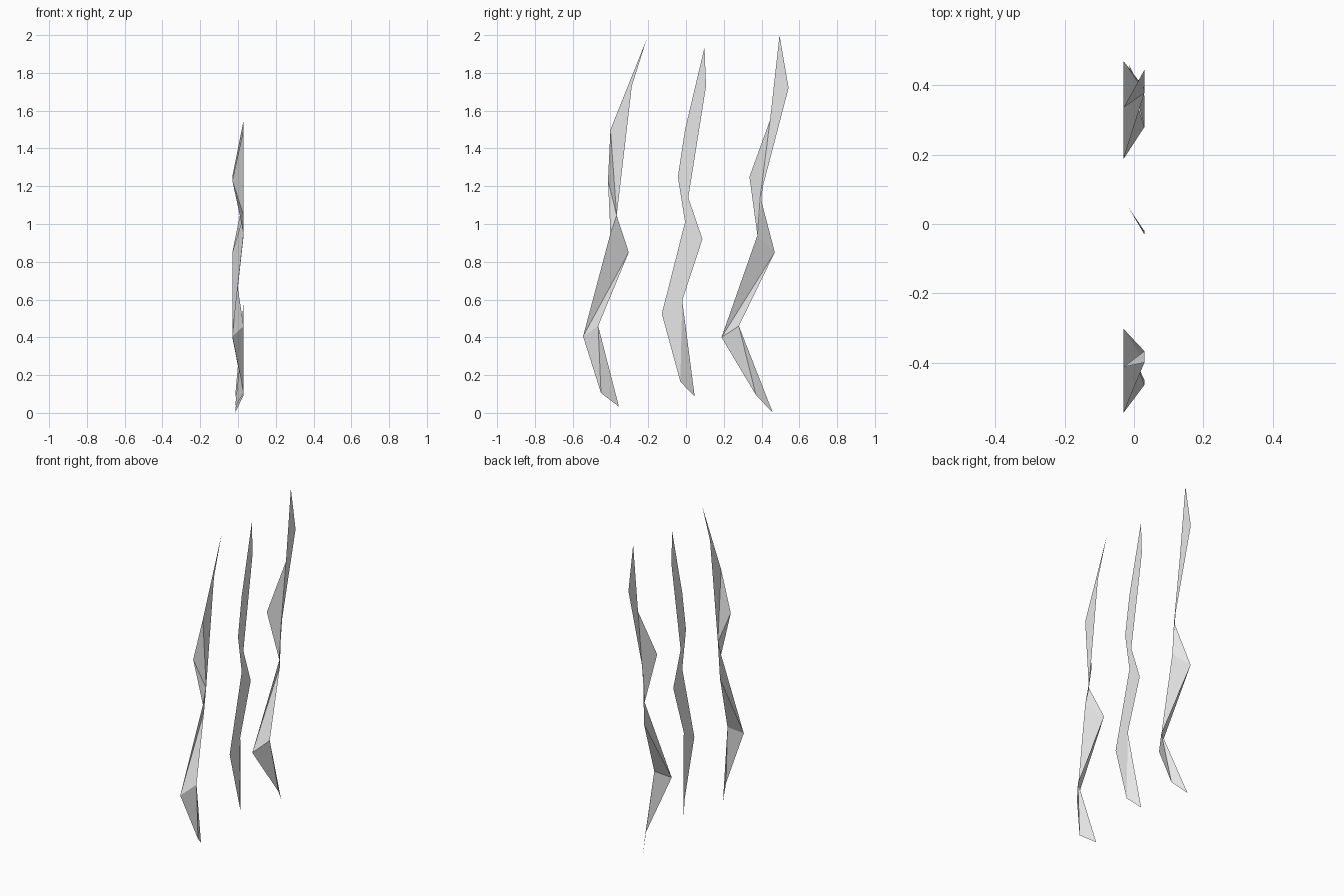
import bpy

if "Cube" in bpy.data.objects:
    bpy.data.objects.remove(bpy.data.objects["Cube"])

# One pale grey for everything
grey = bpy.data.materials.new("pale_grey")
grey.diffuse_color = (0.8, 0.8, 0.8, 1)
grey.use_nodes = True
grey.node_tree.nodes["Principled BSDF"].inputs["Base Color"].default_value = grey.diffuse_color

FRONT, BACK, TIP = 0.03, -0.03, -0.015   # x depths of the creased sheet

# Default crease pattern: T = top, 1-5 = left edge, a-e = right edge (downwards)
CREASES = ["T1a", "1ba", "12b", "23b", "3cb", "34c", "4dc", "45d", "5ed"]
KEYS = "T12345abcde"


def wisp(name, top, left, right, folded=True, creases=CREASES):
    """Rising ribbon: (y, z) points down both edges, joined by triangles."""
    depth = dict.fromkeys(KEYS, FRONT)
    depth["e"] = TIP
    if folded:
        depth.update({"2": BACK, "4": BACK, "c": BACK})
    verts = [(depth[k], y, z) for k, (y, z) in zip(KEYS, [top] + left + right)]
    faces = [[KEYS.index(k) for k in tri] for tri in creases]
    mesh = bpy.data.meshes.new(name)
    mesh.from_pydata(verts, [], faces)
    mesh.materials.append(grey)
    obj = bpy.data.objects.new(name, mesh)
    bpy.context.collection.objects.link(obj)
    return obj


# Front ribbon, folded
wisp("front_wisp", (-0.208, 1.98),
     [(-0.40, 1.50), (-0.413, 1.23), (-0.40, 0.95), (-0.545, 0.405), (-0.45, 0.105)],
     [(-0.287, 1.73), (-0.367, 1.045), (-0.303, 0.85), (-0.465, 0.46), (-0.355, 0.033)])

# Middle ribbon, flat apart from the bent foot
wisp("middle_wisp", (0.098, 1.935),
     [(-0.005, 1.50), (-0.043, 1.25), (-0.005, 1.01), (-0.128, 0.525), (-0.03, 0.165)],
     [(0.106, 1.73), (0.012, 1.14), (0.087, 0.92), (-0.02, 0.595), (0.046, 0.087)],
     folded=False)

# Rear ribbon, folded, with a slightly different upper crease
wisp("rear_wisp", (0.495, 2.0),
     [(0.445, 1.55), (0.336, 1.25), (0.378, 0.94), (0.188, 0.40), (0.37, 0.095)],
     [(0.543, 1.72), (0.393, 1.145), (0.47, 0.85), (0.28, 0.46), (0.46, 0.0)],
     creases=["T1a", "1ba", "123", "13b"] + CREASES[4:])
